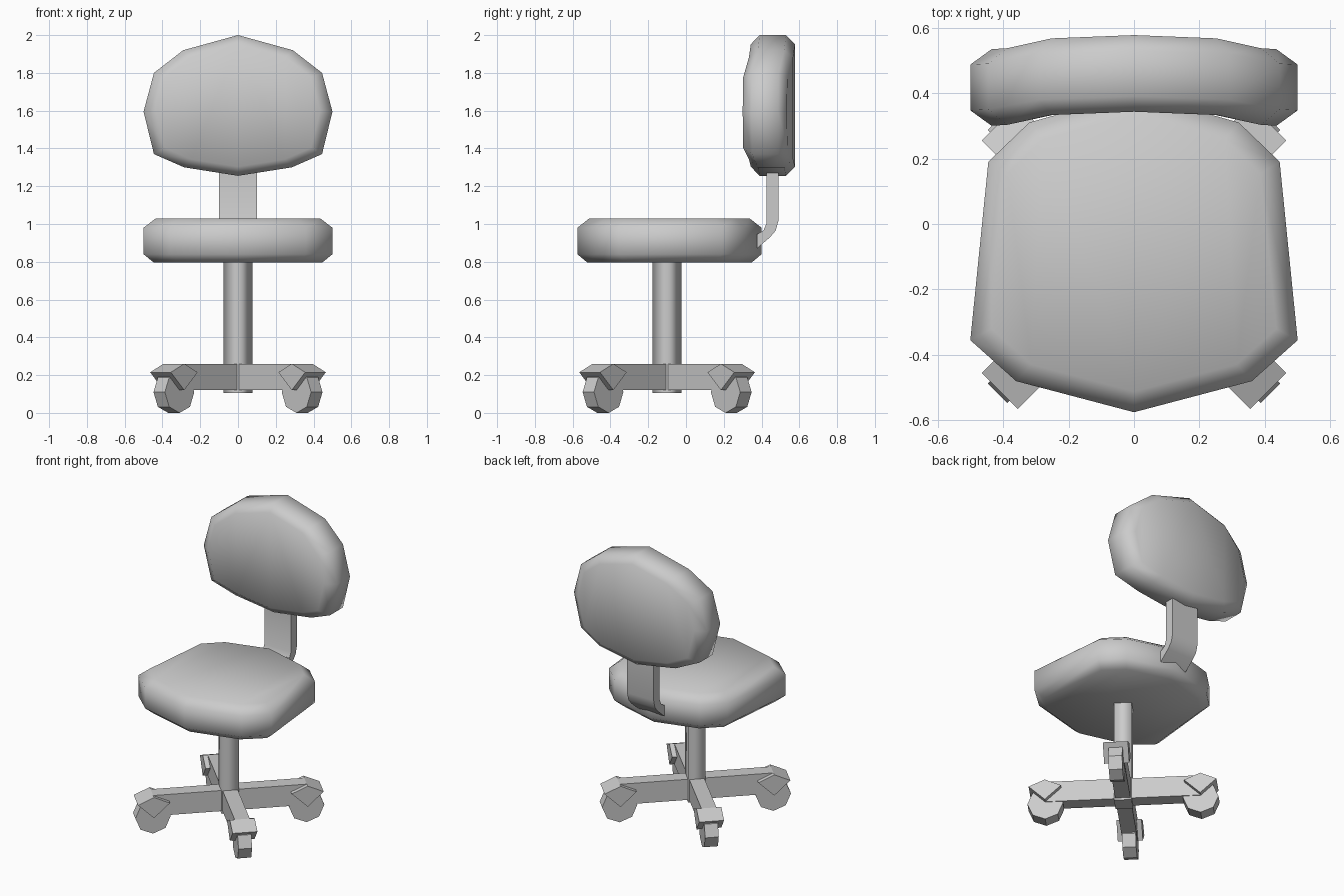
import bpy, bmesh
from math import radians, sin, cos, pi
from mathutils import Matrix, Vector

cube = bpy.data.objects.get("Cube")
if cube:
    bpy.data.objects.remove(cube)

GREY = (0.6, 0.6, 0.6, 1)
grey = bpy.data.materials.new("plain grey")
grey.use_nodes = True
grey.diffuse_color = GREY
grey.node_tree.nodes["Principled BSDF"].inputs["Base Color"].default_value = GREY


def make_object(name, bm, smooth=None):
    bmesh.ops.recalc_face_normals(bm, faces=bm.faces)
    mesh = bpy.data.meshes.new(name)
    bm.to_mesh(mesh)
    bm.free()
    mesh.materials.append(grey)
    obj = bpy.data.objects.new(name, mesh)
    bpy.context.collection.objects.link(obj)
    if smooth:
        bpy.ops.object.select_all(action="DESELECT")
        obj.select_set(True)
        bpy.context.view_layer.objects.active = obj
        bpy.ops.object.shade_smooth_by_angle(angle=radians(smooth))
    return obj


def cushion(name, half, rings, place):
    """Mirror a half outline, stack it in (scale, depth) rings, cap both ends."""
    n = len(half)
    mirrored = [(i, -1) for i in range(n - 2, 0, -1)]
    order = [(i, 1) for i in range(n)] + mirrored
    centre = (half[0][1] + half[-1][1]) / 2
    bm = bmesh.new()
    loops = []
    for scale, depth in rings:
        loops.append([bm.verts.new(place(side * half[i][0] * scale,
                                         centre + (half[i][1] - centre) * scale,
                                         depth, i)) for i, side in order])
    count = len(order)
    for low, high in zip(loops, loops[1:]):
        for k in range(count):
            j = (k + 1) % count
            bm.faces.new((low[k], low[j], high[j], high[k]))
    # caps run in strips between facing outline points, so they can bend
    for loop in (loops[0], loops[-1]):
        for sign in (1, -1):
            for i in range((n - 1) // 2):
                ids = [i, i + 1, n - 2 - i, n - 1 - i]
                ids = list(dict.fromkeys(ids))
                bm.faces.new([loop[(sign * k) % count] for k in ids])
    return make_object(name, bm, 180)


def extrude_profile(name, points, width, matrix=Matrix(), smooth=None):
    """Prism from a (forward, up) profile, centred across its width."""
    bm = bmesh.new()
    a, b = [[bm.verts.new(matrix @ Vector((s * width / 2, u, v))) for u, v in points]
            for s in (-1, 1)]
    bm.faces.new(a)
    bm.faces.new(b[::-1])
    for k in range(len(points)):
        j = (k + 1) % len(points)
        bm.faces.new((a[k], a[j], b[j], b[k]))
    return make_object(name, bm, smooth)


# Padded seat
seat_outline = [(0, -0.575), (0.36, -0.48), (0.5, -0.355),
                (0.445, 0.19), (0.32, 0.31), (0, 0.40)]
cushion("seat", seat_outline,
        [(0.89, 0.795), (1, 0.84), (1, 0.98), (0.87, 1.03)],
        lambda x, y, depth, i: (x, y, depth))

# Padded backrest, its sides curving forward
back_outline = [(0, 2.0), (0.29, 1.92), (0.445, 1.80), (0.5, 1.595),
                (0.445, 1.37), (0.285, 1.30), (0, 1.255)]
bend = [0, 0.01, 0.04, 0.043, 0.04, 0.01, 0]
cushion("backrest", back_outline,
        [(0.87, 0.343), (1, 0.39), (1, 0.53), (0.87, 0.577)],
        lambda x, z, depth, i: (x, depth - bend[i], z))

# Bent bracket joining seat and backrest
bracket = [(0.425, 1.29), (0.49, 1.29), (0.49, 1.02), (0.475, 0.965), (0.445, 0.93),
           (0.375, 0.87), (0.375, 0.945), (0.41, 0.965), (0.425, 1.0)]
extrude_profile("back_bracket", bracket, 0.2, smooth=30)

# Square post, corners pointing forward and sideways
HUB = Matrix.Translation((0, -0.1, 0))
bm = bmesh.new()
bmesh.ops.create_cone(bm, cap_ends=True, segments=4, radius1=0.077, radius2=0.077,
                      depth=0.72, matrix=HUB @ Matrix.Translation((0, 0, 0.465)))
post = make_object("post", bm)
for face in post.data.polygons:
    face.use_smooth = abs(face.normal.z) < 0.5
for edge in post.data.edges:
    ends = [post.data.vertices[v].co.z for v in edge.vertices]
    edge.use_edge_sharp = abs(ends[0] - ends[1]) < 0.01

# Four diagonal legs, each with a caster housing and an eight-sided wheel
REACH = 0.48
leg = [(0, 0.12), (REACH, 0.12), (REACH, 0.26), (0, 0.26)]
housing = [(REACH - 0.1, 0.215), (REACH, 0.12), (REACH + 0.1, 0.215), (REACH, 0.26)]
wheel = [(REACH + 0.11 * sin(k * pi / 4), 0.11 - 0.11 * cos(k * pi / 4)) for k in range(8)]
corners = {"back_left": -45, "back_right": 45, "front_right": 135, "front_left": -135}
for corner, angle in corners.items():
    turn = HUB @ Matrix.Rotation(radians(angle), 4, "Z")
    extrude_profile(corner + "_leg", leg, 0.094, turn)
    extrude_profile(corner + "_caster_housing", housing, 0.155, turn)
    extrude_profile(corner + "_wheel", wheel, 0.085, turn)
